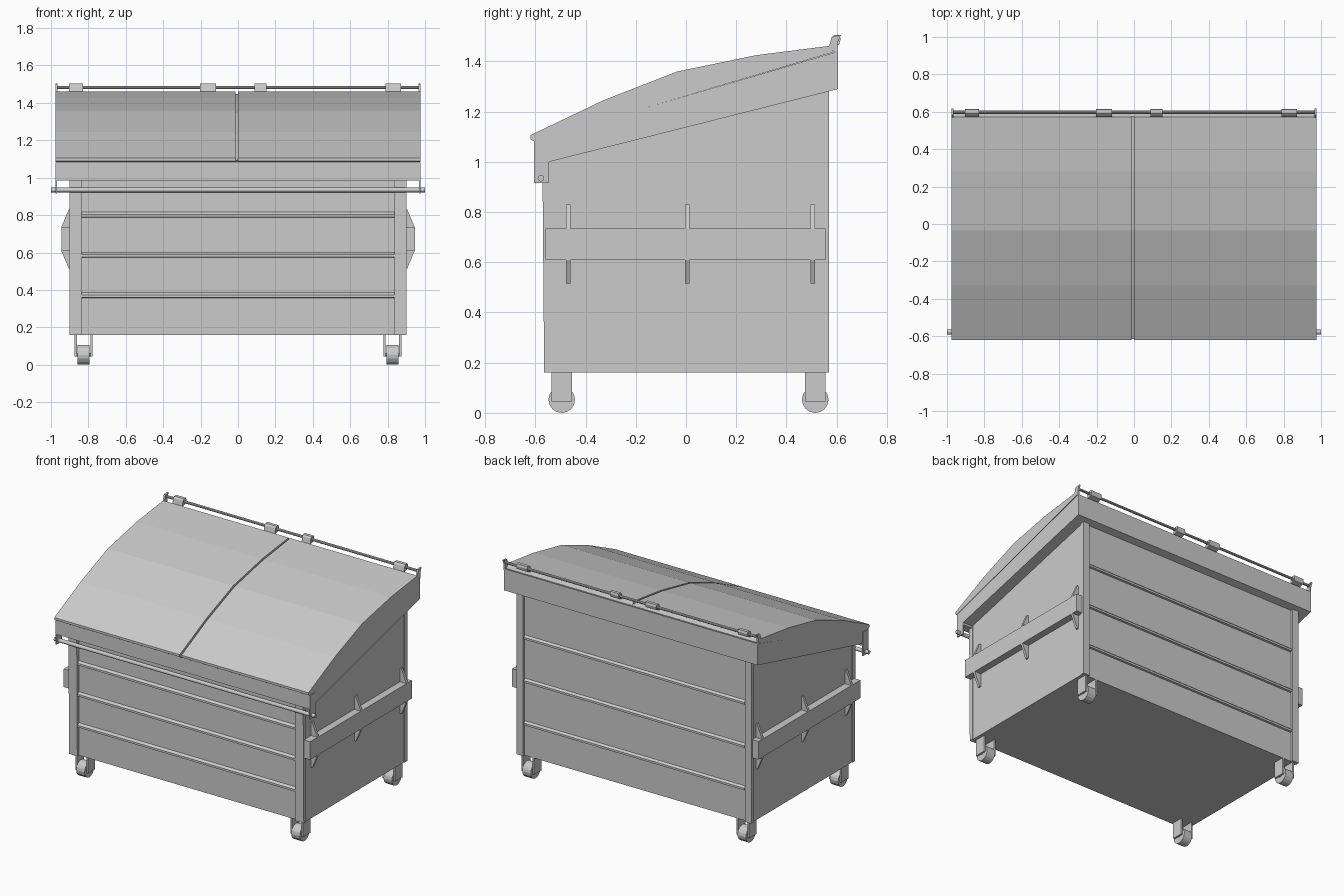
import bpy, bmesh
from math import pi
from mathutils import Matrix

if "Cube" in bpy.data.objects:
    bpy.data.objects.remove(bpy.data.objects["Cube"])


def finish(name, bm, mirror=False):
    bmesh.ops.recalc_face_normals(bm, faces=bm.faces)
    me = bpy.data.meshes.new(name)
    bm.to_mesh(me)
    bm.free()
    ob = bpy.data.objects.new(name, me)
    bpy.context.collection.objects.link(ob)
    if mirror:
        ob.modifiers.new("Mirror", 'MIRROR')  # across x = 0
    return ob


def prism(name, profile, x0, x1, mirror=False):
    """Extrude a (y, z) profile from x0 to x1."""
    bm = bmesh.new()
    face = bm.faces.new([bm.verts.new((x0, y, z)) for y, z in profile])
    ext = bmesh.ops.extrude_face_region(bm, geom=[face])
    verts = [v for v in ext["geom"] if isinstance(v, bmesh.types.BMVert)]
    bmesh.ops.translate(bm, verts=verts, vec=(x1 - x0, 0, 0))
    return finish(name, bm, mirror)


def box(name, x0, x1, y0, y1, z0, z1, mirror=False):
    return prism(name, [(y0, z0), (y1, z0), (y1, z1), (y0, z1)], x0, x1, mirror)


def rod(name, x0, x1, y, z, r, sides, mirror=False):
    bm = bmesh.new()
    m = Matrix.Translation(((x0 + x1) / 2, y, z)) @ Matrix.Rotation(pi / 2, 4, 'Y')
    bmesh.ops.create_cone(bm, cap_ends=True, segments=sides, radius1=r,
                          radius2=r, depth=x1 - x0, matrix=m)
    return finish(name, bm, mirror)


# Container body and sloping rim
prism("body", [(-0.547, 0.16), (0.555, 0.16), (0.555, 1.30), (-0.547, 1.03)], -0.895, 0.895)
prism("rim", [(-0.605, 0.985), (-0.605, 1.085), (0.605, 1.44), (0.605, 1.29),
              (-0.545, 1.0), (-0.545, 0.985)], -0.972, 0.972)

# Corner posts
prism("front_post", [(-0.565, 0.16), (-0.54, 0.16), (-0.54, 1.0), (-0.572, 1.0)],
      0.837, 0.9, True)
box("back_post", 0.85, 0.9, 0.54, 0.57, 0.16, 1.30, True)

# Pressed ribs across front and back panels
for side, heights in ((-1, (0.80, 0.585, 0.37)), (1, (0.98, 0.68, 0.385))):
    for i, z in enumerate(heights):
        out, inn = (0.562, 0.54) if side < 0 else (0.568, 0.548)
        prism(f"{'front' if side < 0 else 'back'}_rib_{i}",
              [(side * inn, z + 0.022), (side * out, z + 0.004),
               (side * out, z - 0.01), (side * inn, z - 0.014)], -0.845, 0.845)

# Side lifting rails with tapered gussets
box("side_rail", 0.89, 0.945, -0.56, 0.555, 0.61, 0.735, True)
for i, y in enumerate((-0.47, 0.005, 0.505)):
    for part, z0, z1 in (("upper", 0.735, 0.83), ("lower", 0.61, 0.515)):
        bm = bmesh.new()
        tri = [(0.89, z0), (0.945, z0), (0.905, z1), (0.89, z1)]
        a = [bm.verts.new((x, y - 0.009, z)) for x, z in tri]
        b = [bm.verts.new((x, y + 0.009, z)) for x, z in tri]
        bm.faces.new(a)
        bm.faces.new(b)
        for k in range(4):
            n = (k + 1) % 4
            bm.faces.new((a[k], a[n], b[n], b[k]))
        finish(f"{part}_gusset_{i}", bm, True)

# Two curved lid halves with a recessed seam between them
curve = [(-0.62, 1.106), (-0.33, 1.245), (-0.035, 1.36), (0.28, 1.425), (0.572, 1.462)]
base = [(0.588, 1.437), (-0.608, 1.083), (-0.62, 1.09)]
prism("left_lid", curve + base, -0.975, -0.013)
prism("right_lid", curve + base, 0.0, 0.975)
prism("lid_seam", [(y + 0.004, z - 0.015) for y, z in curve] + base[:2], -0.014, 0.001)

# Front bar and its end brackets
box("bar_bracket", 0.967, 0.975, -0.605, -0.545, 0.915, 1.08, True)
rod("front_bar", -1.0, 1.0, -0.578, 0.935, 0.013, 12)

# Rear hinge rod, end tabs and knuckles
rod("hinge_rod", -0.975, 0.975, 0.598, 1.483, 0.009, 10)
prism("hinge_tab", [(0.568, 1.455), (0.582, 1.5), (0.617, 1.505), (0.604, 1.475),
                    (0.604, 1.43)], 0.964, 0.976, True)
for i, (x, w) in enumerate(((-0.865, 0.075), (-0.16, 0.085), (0.12, 0.065), (0.83, 0.085))):
    prism(f"hinge_knuckle_{i}", [(0.57, 1.455), (0.58, 1.496), (0.59, 1.505), (0.612, 1.505),
                                 (0.616, 1.49), (0.61, 1.468)], x - w / 2, x + w / 2)

# Casters: wheel between two fork plates
for label, y in (("front", -0.495), ("back", 0.515)):
    rod(f"{label}_wheel", 0.793, 0.857, y, 0.053, 0.053, 16, True)
    box(f"{label}_fork_inner", 0.777, 0.789, y - 0.04, y + 0.04, 0.045, 0.162, True)
    box(f"{label}_fork_outer", 0.861, 0.873, y - 0.04, y + 0.04, 0.045, 0.162, True)
    rod(f"{label}_axle", 0.78, 0.87, y, 0.053, 0.01, 8, True)
